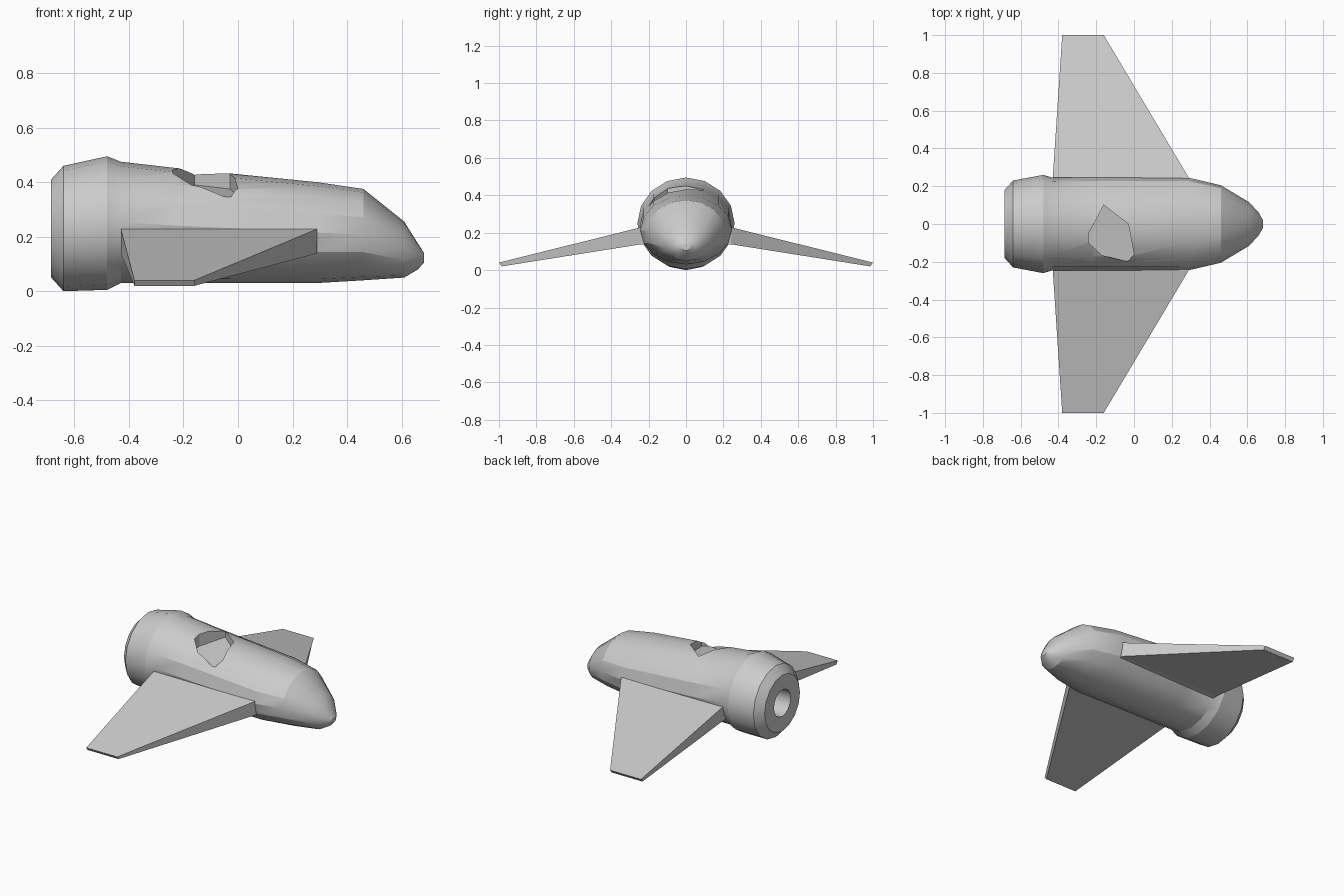
import bpy, bmesh
from math import sin, cos, pi

if "Cube" in bpy.data.objects:
    bpy.data.objects.remove(bpy.data.objects["Cube"])

SIDES = 16


def finish(name, bm, smooth=None):
    bmesh.ops.recalc_face_normals(bm, faces=bm.faces)
    me = bpy.data.meshes.new(name)
    bm.to_mesh(me)
    bm.free()
    ob = bpy.data.objects.new(name, me)
    bpy.context.collection.objects.link(ob)
    return ob


def loft(name, loops):
    """Closed skin through a list of equal-length point loops."""
    bm = bmesh.new()
    rings = [[bm.verts.new(p) for p in loop] for loop in loops]
    n = len(rings[0])
    for a, b in zip(rings, rings[1:]):
        for i in range(n):
            j = (i + 1) % n
            bm.faces.new((a[i], a[j], b[j], b[i]))
    bm.faces.new(rings[0])
    bm.faces.new(rings[-1])
    return finish(name, bm)


def section(x, top, bottom, half_width):
    mid, h = (top + bottom) / 2, (top - bottom) / 2
    return [(x, half_width * sin(2 * pi * i / SIDES), mid + h * cos(2 * pi * i / SIDES))
            for i in range(SIDES)]


# fuselage: exhaust recess, rear collar, hull, nose (x, top z, bottom z, half width)
stations = [
    (-0.52, 0.315, 0.145, 0.085),
    (-0.685, 0.315, 0.145, 0.085),
    (-0.685, 0.41, 0.05, 0.18),
    (-0.64, 0.46, 0.0, 0.23),
    (-0.48, 0.495, 0.005, 0.26),
    (-0.43, 0.475, 0.03, 0.245),
    (-0.23, 0.452, 0.03, 0.245),
    (0.29, 0.40, 0.03, 0.245),
    (0.46, 0.375, 0.04, 0.205),
    (0.61, 0.255, 0.05, 0.115),
    (0.66, 0.175, 0.08, 0.06),
    (0.682, 0.14, 0.105, 0.022),
]
fuselage = loft("fuselage", [section(*s) for s in stations])

# cockpit opening: upright cutter with a floor sloping to the near side
opening = [(-0.16, 0.10), (-0.03, 0.0), (0.0, -0.16), (-0.03, -0.20),
           (-0.17, -0.165), (-0.24, -0.10), (-0.24, -0.05)]
cutter = loft("cockpit_cutter", [
    [(x, y, 0.375 + 0.15 * y) for x, y in opening],
    [(x, y, 0.6) for x, y in opening]])
cutter.hide_render = True

cut = fuselage.modifiers.new("cockpit", 'BOOLEAN')
cut.operation = 'DIFFERENCE'
cut.solver = 'EXACT'
cut.object = cutter
bpy.context.view_layer.objects.active = fuselage
fuselage.select_set(True)
bpy.ops.object.modifier_apply(modifier=cut.name)
bpy.data.objects.remove(cutter)
bpy.ops.object.shade_smooth_by_angle(angle=0.42)


# wings: tapered, drooping, with a short stub sunk into the hull
def wing(name, side):
    def chord(y_top, y_low, back, front, top, low):
        return [(back, side * y_top, top), (front, side * y_top, top),
                (front, side * y_low, low), (back, side * y_low, low)]
    loft(name, [chord(0.17, 0.17, -0.43, 0.29, 0.228, 0.138),
                chord(0.245, 0.24, -0.43, 0.29, 0.228, 0.138),
                chord(1.0, 0.985, -0.38, -0.16, 0.04, 0.02)])


wing("left_wing", 1)
wing("right_wing", -1)
